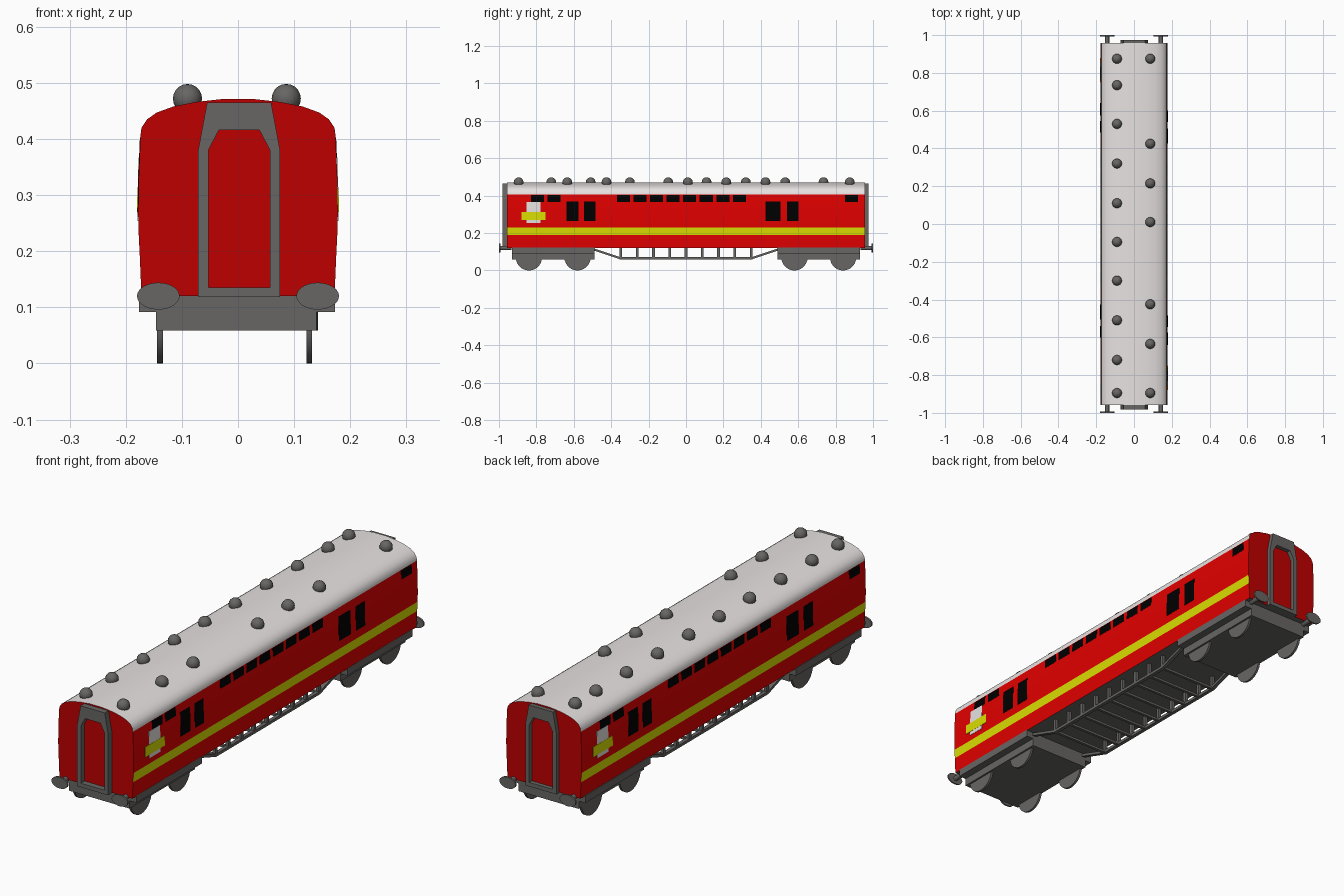
import bpy, bmesh, math
from mathutils import Matrix

if "Cube" in bpy.data.objects:
    bpy.data.objects.remove(bpy.data.objects["Cube"])


def material(name, rgb):
    m = bpy.data.materials.new(name)
    m.diffuse_color = (*rgb, 1)
    m.use_nodes = True
    m.node_tree.nodes["Principled BSDF"].inputs["Base Color"].default_value = m.diffuse_color
    return m


RED = material("side red paint", (0.76, 0.0, 0.0))
END_RED = material("end red paint", (0.52, 0.0, 0.0))
YELLOW = material("yellow stripe", (0.70, 0.73, 0.0))
WHITE = material("pale roof", (0.80, 0.765, 0.755))
GREY = material("dark grey metal", (0.135, 0.132, 0.127))
BLACK = material("black glass", (0.0, 0.0, 0.0))


def finish(name, bm, mats, smooth=False):
    bmesh.ops.recalc_face_normals(bm, faces=bm.faces)
    me = bpy.data.meshes.new(name)
    bm.to_mesh(me)
    bm.free()
    for m in mats:
        me.materials.append(m)
    ob = bpy.data.objects.new(name, me)
    bpy.context.collection.objects.link(ob)
    if smooth:
        bpy.ops.object.select_all(action='DESELECT')
        ob.select_set(True)
        bpy.context.view_layer.objects.active = ob
        bpy.ops.object.shade_smooth_by_angle(angle=math.radians(35))
    return ob


def add_box(bm, x0, x1, y0, y1, z0, z1):
    mat = (Matrix.Translation(((x0 + x1) / 2, (y0 + y1) / 2, (z0 + z1) / 2))
           @ Matrix.Diagonal((x1 - x0, y1 - y0, z1 - z0, 1)))
    bmesh.ops.create_cube(bm, size=1, matrix=mat)


def add_prism(bm, rings):
    """Skin equal-length closed rings of points and cap both ends."""
    vs = [[bm.verts.new(p) for p in r] for r in rings]
    n = len(vs[0])
    for a, b in zip(vs, vs[1:]):
        for i in range(n):
            bm.faces.new((a[i], a[(i + 1) % n], b[(i + 1) % n], b[i]))
    bm.faces.new(vs[0])
    bm.faces.new(vs[-1])


# Body shell: one cross-section along y, coloured by height
HALF = [(0.172, 0.12), (0.175, 0.19), (0.177, 0.23), (0.178, 0.27), (0.177, 0.33),
        (0.174, 0.405), (0.172, 0.42), (0.162, 0.435), (0.145, 0.447),
        (0.115, 0.458), (0.075, 0.466), (0.03, 0.471)]
section = HALF + [(-x, z) for x, z in reversed(HALF)]
bm = bmesh.new()
add_prism(bm, [[(x, y, z) for x, z in section] for y in (-0.957, 0.957)])
for f in bm.faces:
    c = f.calc_center_median()
    if abs(c.y) > 0.5:
        f.material_index = 4
    elif c.z < 0.13:
        f.material_index = 3
    elif 0.19 < c.z < 0.23:
        f.material_index = 1
    elif c.z > 0.405:
        f.material_index = 2
finish("carriage_body", bm, [RED, YELLOW, WHITE, GREY, END_RED], True)


def wall_x(z):
    for (xa, za), (xb, zb) in zip(HALF, HALF[1:]):
        if za <= z <= zb:
            return xa + (xb - xa) * (z - za) / (zb - za)


def wall_plates(name, mat, rects, proud=0.0008):
    """Thin plates following both side walls, half-turn symmetric."""
    bm = bmesh.new()
    for s in (1, -1):
        for y0, y1, z0, z1 in rects:
            zs = [z0] + [z for _, z in HALF if z0 + 0.001 < z < z1 - 0.001] + [z1]
            add_prism(bm, [[(s * (wall_x(z) + d), s * y, z) for d, y in
                            ((-0.003, y0), (proud, y0), (proud, y1), (-0.003, y1))]
                           for z in zs])
    finish(name, bm, [mat])


# Windows and plain side panels
small = [-0.83, -0.74, 0.85] + [-0.37 + 0.0887 * i for i in range(8)]
wall_plates("small_windows", BLACK, [(y, y + 0.07, 0.365, 0.403) for y in small])
wall_plates("large_windows", BLACK, [(a, b, 0.265, 0.368) for a, b in
            ((-0.64, -0.575), (-0.545, -0.485), (0.425, 0.505), (0.54, 0.602))])
wall_plates("white_side_panel", WHITE, [(-0.853, -0.778, 0.254, 0.367)], 0.0014)
wall_plates("yellow_side_panel", YELLOW, [(-0.88, -0.75, 0.27, 0.312)], 0.002)

# Roof vents
bm = bmesh.new()
left = [0.875, 0.735, 0.53, 0.32, 0.11, -0.095, -0.30, -0.51, -0.72, -0.895]
right = [0.875, 0.425, 0.215, 0.01, -0.425, -0.635, -0.895]
for x, ys in ((-0.09, left), (0.086, right)):
    for y in ys:
        bmesh.ops.create_uvsphere(bm, u_segments=16, v_segments=10, radius=0.026,
                                  matrix=Matrix.Translation((x, y, 0.472)))
finish("roof_vents", bm, [GREY], True)

# Gangway frames: arched strip around each end door
outer = [(0.073, 0.118), (0.073, 0.38), (0.057, 0.465)]
inner = [(0.055, 0.135), (0.055, 0.38), (0.036, 0.416)]
outer += [(-x, z) for x, z in reversed(outer)]
inner += [(-x, z) for x, z in reversed(inner)]
bm = bmesh.new()
for s, tip in ((1, 0.975), (-1, 0.982)):
    loops = [[bm.verts.new((x + 0.002, s * y, z)) for x, z in pts] for pts, y in
             ((outer, 0.95), (outer, tip), (inner, tip), (inner, 0.95))]
    for k in range(4):
        a, b = loops[k], loops[(k + 1) % 4]
        for i in range(6):
            j = (i + 1) % 6
            bm.faces.new((a[i], a[j], b[j], b[i]))
finish("gangway_frames", bm, [GREY])

# Buffers: oval heads on round stems
bm = bmesh.new()
for s in (1, -1):
    for x in (-0.142, 0.142):
        turn = Matrix.Rotation(math.pi / 2, 4, 'X')
        bmesh.ops.create_cone(bm, cap_ends=True, segments=12, radius1=0.011, radius2=0.011,
                              depth=0.06, matrix=Matrix.Translation((x, s * 0.962, 0.12)) @ turn)
        bmesh.ops.create_cone(bm, cap_ends=True, segments=28, radius1=1, radius2=1, depth=0.007,
                              matrix=Matrix.Translation((x, s * 0.9965, 0.12))
                              @ Matrix.Diagonal((0.038, 1, 0.024, 1)) @ turn)
finish("buffers", bm, [GREY], True)

# Bogies: wide upper frame, narrower lower box
bm = bmesh.new()
for s in (1, -1):
    y0, y1 = sorted((s * 0.49, s * 0.93))
    add_box(bm, -0.176, 0.173, y0, y1, 0.092, 0.123)
    add_box(bm, -0.146, 0.14, y0, y1, 0.059, 0.093)
finish("bogie_frames", bm, [GREY])

# Wheels
bm = bmesh.new()
for y in (-0.84, -0.58, 0.58, 0.84):
    for x in (-0.139, 0.127):
        bmesh.ops.create_cone(bm, cap_ends=True, segments=28, radius1=0.07, radius2=0.07,
                              depth=0.01, matrix=Matrix.Translation((x, y, 0.07))
                              @ Matrix.Rotation(math.pi / 2, 4, 'Y'))
finish("wheels", bm, [GREY], True)

# Underfloor trusses: sloped ends, bottom rail, posts and cross bars
bm = bmesh.new()
path = [(-0.50, 0.115), (-0.35, 0.065), (0.35, 0.065), (0.50, 0.115)]
for x in (-0.135, 0.135):
    add_prism(bm, [[(x + dx, y, z + dz) for dx, dz in
                    ((-0.008, -0.006), (0.008, -0.006), (0.008, 0.006), (-0.008, 0.006))]
                   for y, z in path])
    for i in range(9):
        y = -0.348 + 0.087 * i
        add_box(bm, x - 0.007, x + 0.007, y - 0.007, y + 0.007, 0.06, 0.123)
for i in range(9):
    y = -0.348 + 0.087 * i
    add_box(bm, -0.135, 0.135, y - 0.006, y + 0.006, 0.06, 0.07)
finish("underfloor_trusses", bm, [GREY])
